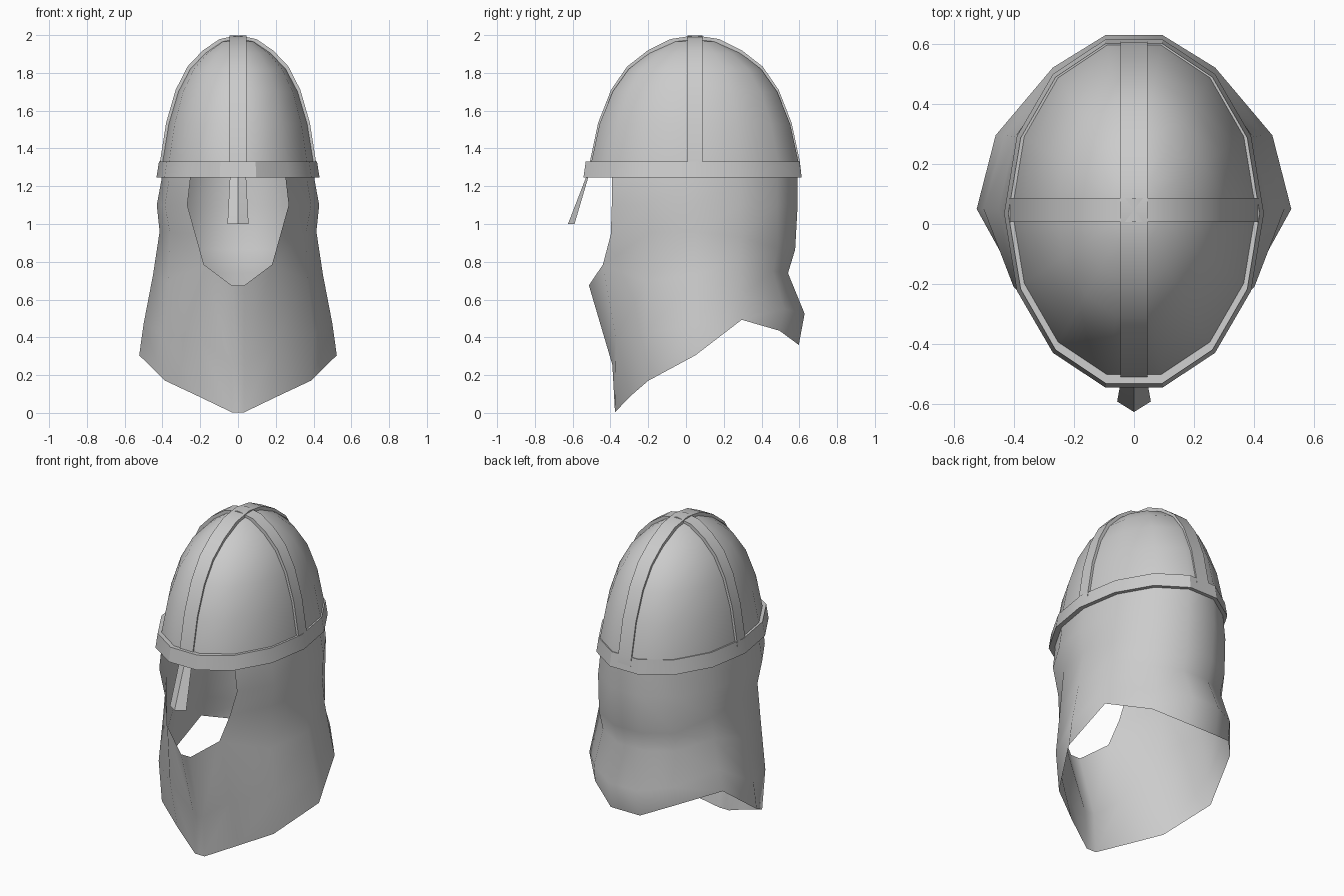
import bpy, bmesh, math

if "Cube" in bpy.data.objects:
    bpy.data.objects.remove(bpy.data.objects["Cube"])


def make(name, verts, faces, angle=40, mirror=False):
    me = bpy.data.meshes.new(name)
    me.from_pydata(verts, [], faces)
    bm = bmesh.new()
    bm.from_mesh(me)
    bmesh.ops.recalc_face_normals(bm, faces=bm.faces)
    bm.to_mesh(me)
    bm.free()
    ob = bpy.data.objects.new(name, me)
    bpy.context.collection.objects.link(ob)
    if mirror:
        m = ob.modifiers.new("mirror", 'MIRROR')
        m.merge_threshold = 0.001
    bpy.ops.object.select_all(action='DESELECT')
    ob.select_set(True)
    bpy.context.view_layer.objects.active = ob
    bpy.ops.object.shade_smooth_by_angle(angle=math.radians(angle))
    return ob


N = 14


def ring(rx, ry, cy, z):
    return [(rx * math.cos(2 * math.pi * i / N), cy + ry * math.sin(2 * math.pi * i / N), z)
            for i in range(N)]


def loft(rows, closed=True):
    """Quads between consecutive rows of equal length."""
    n = len(rows[0])
    verts = [p for r in rows for p in r]
    faces = [(a * n + i, a * n + (i + 1) % n, (a + 1) * n + (i + 1) % n, (a + 1) * n + i)
             for a in range(len(rows) - 1) for i in range(n if closed else n - 1)]
    return verts, faces


# Dome: 14-sided oval shell, profile as (height, radius factor)
RX, RY, CY = 0.405, 0.562, 0.047
profile = [(1.28, 1.01), (1.33, 1.0), (1.53, .92), (1.70, .795), (1.82, .64), (1.905, .44), (1.965, .22)]
v, f = loft([ring(RX * r, RY * r, CY, z) for z, r in profile])
v.append((0, CY, 1.985))
base = (len(profile) - 1) * N
f += [(base + i, base + (i + 1) % N, len(v) - 1) for i in range(N)]
make("dome", v, f, 60)

# Brow band
v, f = loft([ring(.40, .553, .045, 1.33), ring(.418, .58, .035, 1.332),
             ring(.432, .593, .035, 1.245), ring(.405, .56, .042, 1.245)])
make("brow_band", v, f, 30)


# Crossing straps over the dome
def strap(name, radius, half, across):
    half_path = [(r * radius, z) for z, r in profile]
    path = [(-a, z) for a, z in half_path] + [(0, 1.985)] + half_path[::-1]
    rows = []
    for a, z in path:
        s = (a > 0) - (a < 0)
        up = .014 * min(1, max(0, (z - 1.33) / .5))
        ao, ai = a + s * .008, a - s * .015
        rows.append([(ai, -half, z - .015), (ao, -half, z + up),
                     (ao, half, z + up), (ai, half, z - .015)])
    v, f = loft(rows, closed=False)
    v = [(x, y + CY, z) for x, y, z in v] if across else [(y, x + CY, z) for x, y, z in v]
    make(name, v, f)


strap("side_strap", RX, .04, True)
strap("centre_strap", RY * .975, .045, False)

# Nose guard: ridged, widening downwards
rows = [[(-w, y, z), (0, y - d, z), (w, y, z)]
        for w, y, d, z in ((.043, -.488, .015, 1.33), (.043, -.518, .012, 1.245), (.056, -.59, .035, 1.0))]
v, f = loft(rows)
make("nose_guard", v, f + [(0, 1, 2), (6, 7, 8)], 20)

# Neck curtain: right half, columns from back to front; lower part of each column
lower = [
    [(.09, .578, .865), (.09, .54, .74), (.095, .628, .525), (.10, .597, .36)],
    [(.26, .485, .87), (.25, .46, .75), (.27, .52, .55), (.28, .495, .435)],
    [(.38, .29, .93), (.395, .29, .80), (.43, .295, .62), (.46, .295, .493)],
    [(.415, .05, .96), (.45, .05, .73), (.50, .05, .47), (.523, .05, .305)],
    [(.36, -.19, .955), (.37, -.21, .70), (.40, -.21, .42), (.385, -.20, .17)],
    [(.225, -.398, .945), (.18, -.44, .785), (.21, -.37, .40), (.21, -.295, .088)],
]
cols = []
for k, low in enumerate(lower):
    a = math.radians(90 - 12.857 - k * 360 / N)
    top = [(s * math.cos(a), .045 + .56 * math.sin(a), z)
           for s, z in ((.405, 1.28), (.405, 1.235), (.43, 1.10))]
    cols.append(top + low)
cols.insert(0, [(0, y, z) for x, y, z in cols[0]])
v, f = loft(cols, closed=False)
# Chin columns close the front below the face opening
n = len(cols[0])
start = len(v)
chin = [(-.514, .675), (-.39, .255), (-.376, .003)]
v += [(.033, y, z) for y, z in chin] + [(0, y, z) for y, z in chin]
edge = [6 * n + n - 3 + i for i in range(3)]
strips = [edge, [start, start + 1, start + 2], [start + 3, start + 4, start + 5]]
for a, b in zip(strips, strips[1:]):
    f += [(a[i], a[i + 1], b[i + 1], b[i]) for i in range(2)]
make("neck_curtain", v, f, 60, mirror=True)
